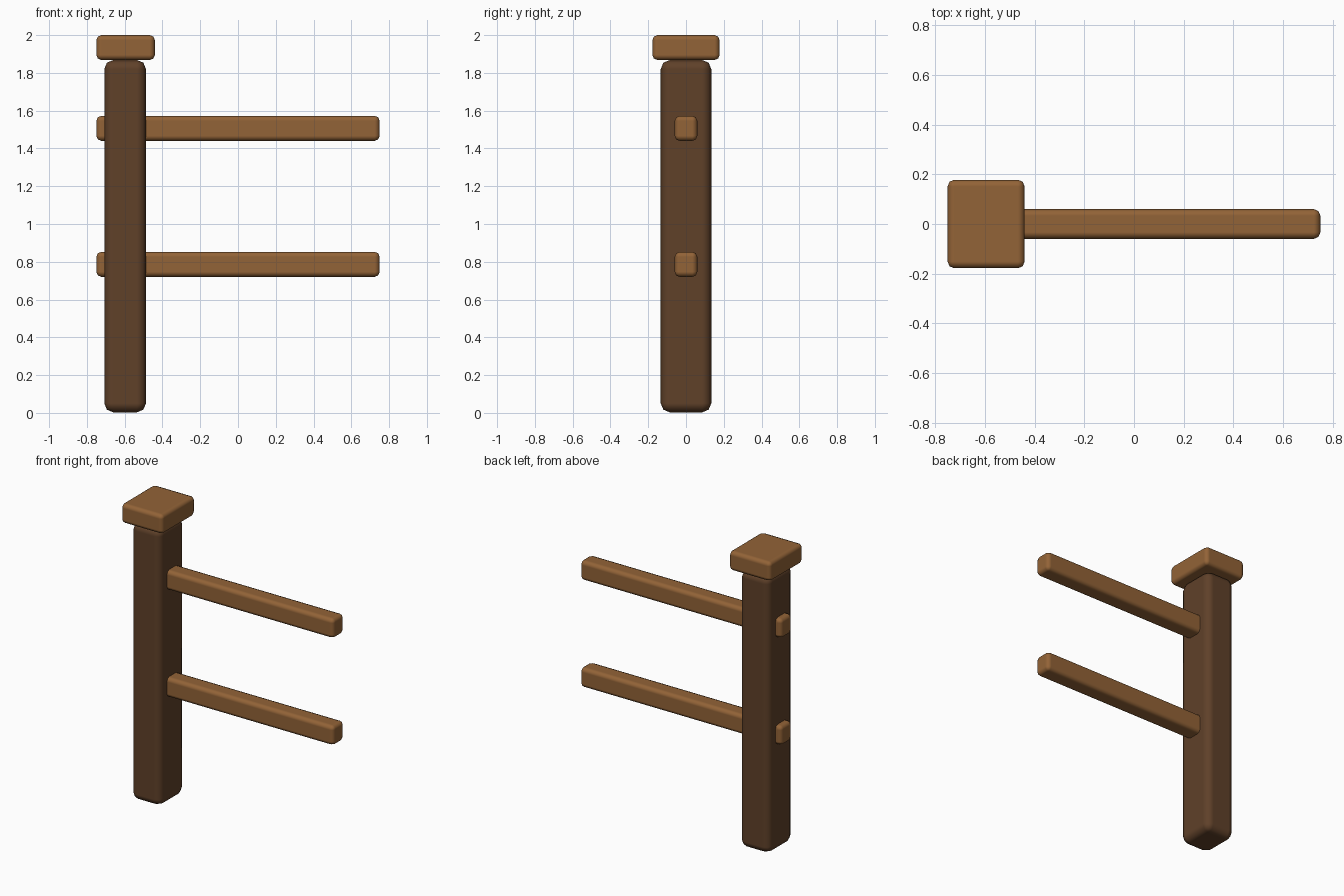
import bpy

if "Cube" in bpy.data.objects:
    bpy.data.objects.remove(bpy.data.objects["Cube"])


def material(name, color):
    m = bpy.data.materials.new(name)
    m.diffuse_color = color
    m.use_nodes = True
    m.node_tree.nodes["Principled BSDF"].inputs["Base Color"].default_value = m.diffuse_color
    return m


post_wood = material("dark_wood", (0.115, 0.052, 0.022, 1))
rail_wood = material("light_wood", (0.29, 0.125, 0.038, 1))


def beam(name, lo, hi, bevel, mat):
    """Rounded box spanning the corners lo and hi."""
    center = [(a + b) / 2 for a, b in zip(lo, hi)]
    bpy.ops.mesh.primitive_cube_add(size=1, location=center)
    ob = bpy.context.object
    ob.name = name
    ob.scale = [b - a for a, b in zip(lo, hi)]
    bpy.ops.object.transform_apply(location=False, rotation=False, scale=True)
    ob.data.materials.append(mat)
    bpy.ops.object.shade_smooth()
    mod = ob.modifiers.new("rounded_edges", 'BEVEL')
    mod.width = bevel
    mod.segments = 2
    mod.harden_normals = True
    return ob


# Upright post and its cap
beam("post", (-0.708, -0.134, 0.003), (-0.487, 0.134, 1.868), 0.048, post_wood)
beam("post_cap", (-0.75, -0.178, 1.868), (-0.44, 0.178, 2.0), 0.027, rail_wood)

# Two horizontal rails passing through the post
for name, z in (("lower_rail", 0.72), ("upper_rail", 1.44)):
    beam(name, (-0.75, -0.06, z), (0.75, 0.06, z + 0.133), 0.027, rail_wood)
